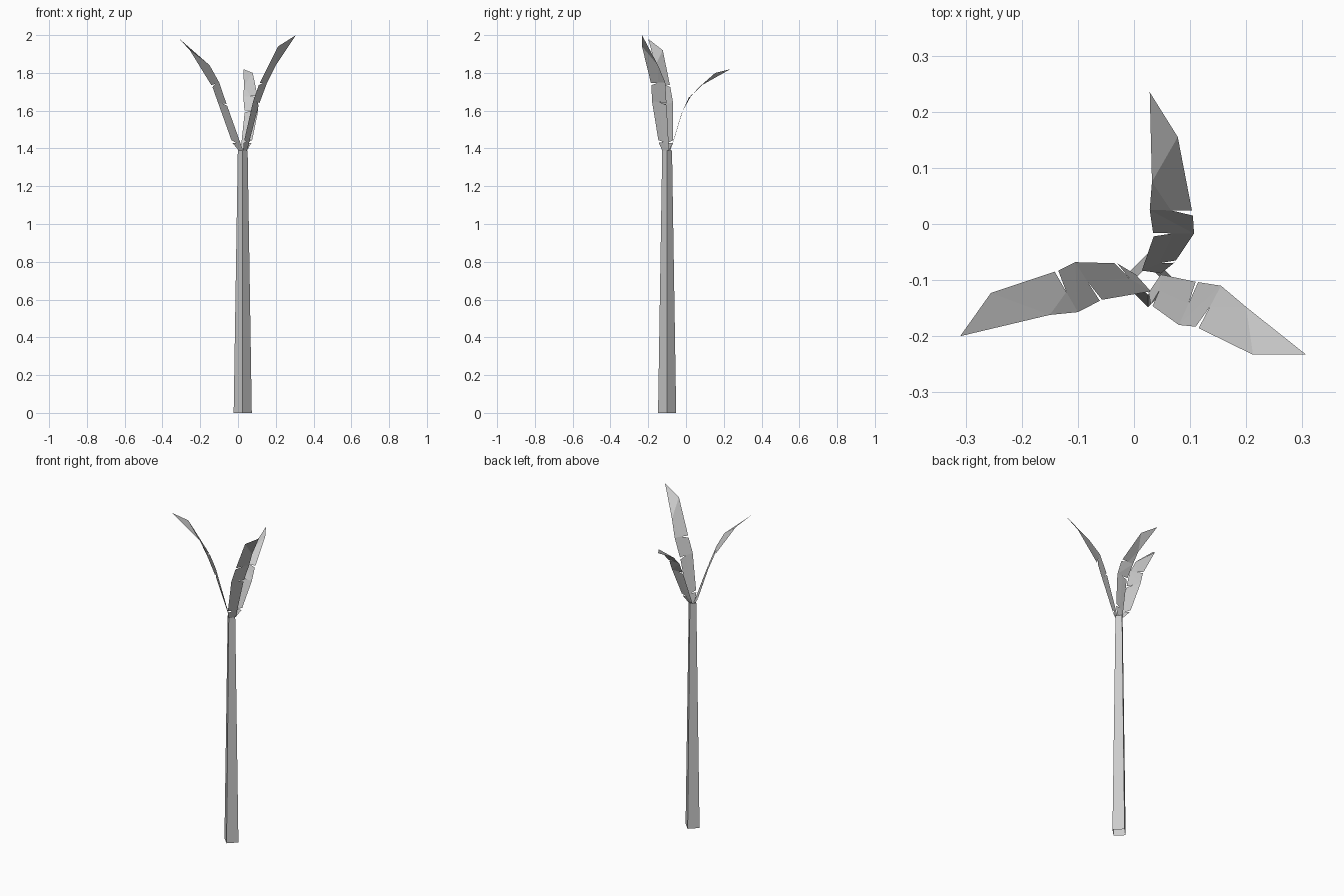
import bpy, bmesh, math
from mathutils import Vector as V

if "Cube" in bpy.data.objects:
    bpy.data.objects.remove(bpy.data.objects["Cube"])


def make(name, bm):
    bmesh.ops.recalc_face_normals(bm, faces=bm.faces)
    me = bpy.data.meshes.new(name)
    bm.to_mesh(me)
    bm.free()
    ob = bpy.data.objects.new(name, me)
    bpy.context.collection.objects.link(ob)
    return ob


# Trunk: tapered four-sided open tube standing on a corner
bm = bmesh.new()
rings = []
for r, z in ((0.048, 0), (0.026, 1.39)):
    rings.append([bm.verts.new((0.025 + r * math.cos(i * math.pi / 2),
                                -0.1 + r * math.sin(i * math.pi / 2), z)) for i in range(4)])
for i in range(4):
    j = (i + 1) % 4
    bm.faces.new((rings[0][i], rings[0][j], rings[1][j], rings[1][i]))
make("trunk", bm)


# Leaf: bent blade between an outer and an inner edge, torn by three narrow notches
def leaf(name, outer, inner):
    o0, o1, o2, o3, o4, tip = map(V, outer)
    i0, i1, i2, i3 = map(V, inner)

    def toward(a, b, d=0.012):
        return a + (b - a).normalized() * d

    o1b, o3b, i1b = toward(o1, o2, 0.014), toward(o3, o4), toward(i1, i2)
    a1 = o1.lerp(i0.lerp(i1, 0.2), 0.5)
    a2 = i1b.lerp(o2, 0.5)
    a3 = o3b.lerp(i2, 0.5)
    bm = bmesh.new()
    cache = {}

    def vert(p):
        key = tuple(p)
        if key not in cache:
            cache[key] = bm.verts.new(p)
        return cache[key]

    for f in ((i0, o0, o1, a1), (i0, a1, a2, i1), (a1, o1b, o2, a2),
              (a2, o2, i2), (a2, i2, i1b), (o2, o3, a3, i2),
              (i2, a3, i3), (a3, o3b, o4, i3), (i3, o4, tip)):
        bm.faces.new([vert(p) for p in f])
    make(name, bm)


leaf("leaf_back",
     [(0.048, -0.088, 1.39), (0.072, -0.069, 1.43), (0.107, -0.017, 1.6),
      (0.105, 0.015, 1.67), (0.078, 0.155, 1.8), (0.028, 0.235, 1.82)],
     [(0.014, -0.083, 1.39), (0.035, -0.022, 1.59), (0.028, 0.025, 1.675),
      (0.032, 0.075, 1.73)])
leaf("leaf_left",
     [(0.003, -0.09, 1.39), (-0.03, -0.07, 1.43), (-0.105, -0.068, 1.64),
      (-0.135, -0.083, 1.725), (-0.255, -0.123, 1.92), (-0.31, -0.2, 1.98)],
     [(0.03, -0.12, 1.38), (-0.057, -0.135, 1.625), (-0.1, -0.157, 1.75),
      (-0.15, -0.162, 1.84)])
leaf("leaf_right",
     [(0.026, -0.122, 1.38), (0.03, -0.144, 1.43), (0.08, -0.18, 1.65),
      (0.11, -0.183, 1.735), (0.212, -0.233, 1.94), (0.307, -0.233, 2.0)],
     [(0.048, -0.09, 1.39), (0.11, -0.103, 1.63), (0.155, -0.11, 1.75),
      (0.2, -0.148, 1.84)])
